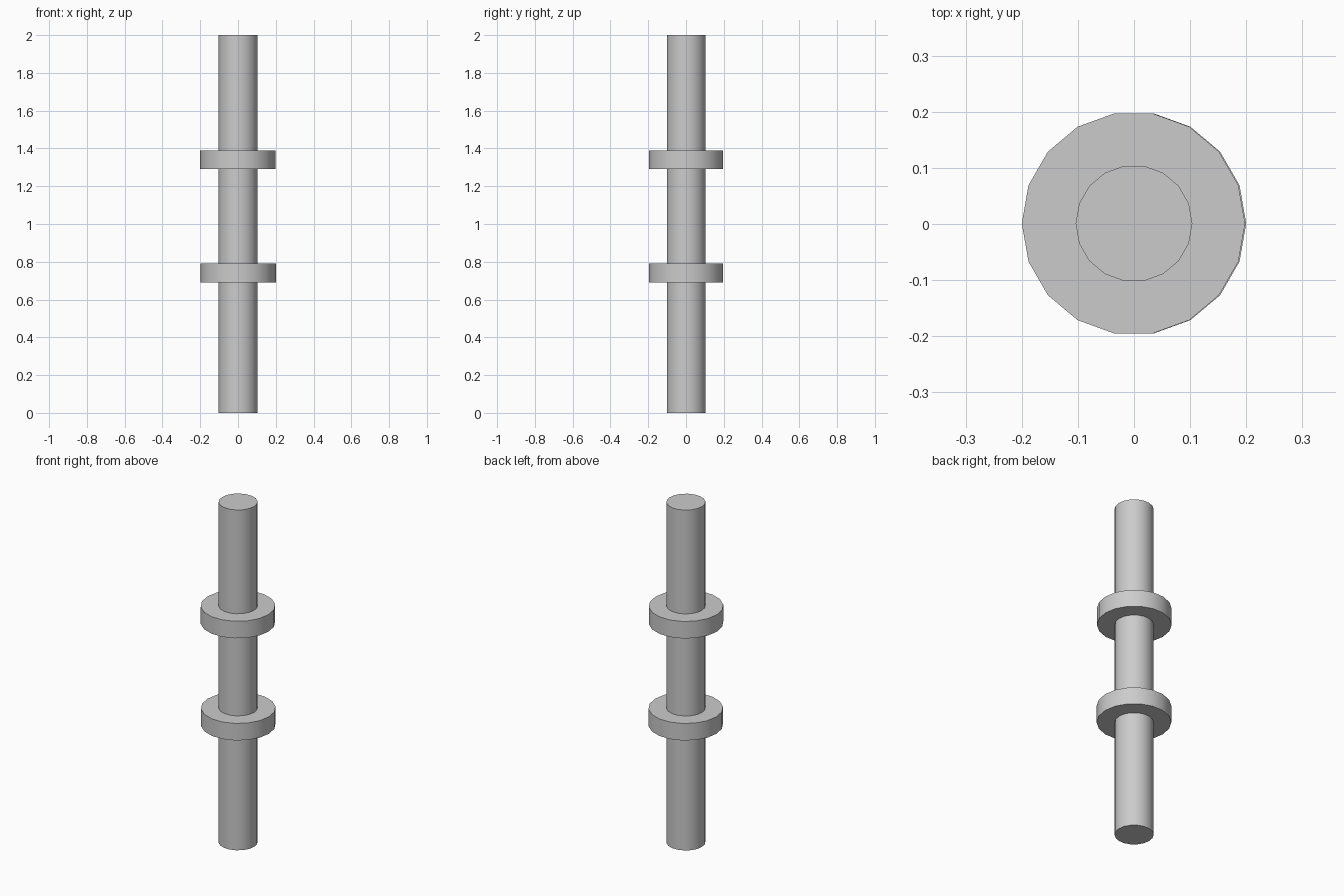
import bpy
import math

if "Cube" in bpy.data.objects:
    bpy.data.objects.remove(bpy.data.objects["Cube"])

SIDES = 18


def cylinder(name, radius, z_low, z_high, x=0.0, y=0.001):
    """Upright 18-sided cylinder with a corner on the x axis."""
    bpy.ops.mesh.primitive_cylinder_add(
        vertices=SIDES, radius=radius, depth=z_high - z_low,
        location=(x, y, (z_low + z_high) / 2), rotation=(0, 0, math.pi / 2))
    obj = bpy.context.object
    obj.name = name
    bpy.ops.object.shade_smooth_by_angle(angle=math.radians(30))
    return obj


# Central pole
cylinder("pole", 0.104, 0.0, 2.0)

# Two collars around the pole
for name, z, x in (("lower_collar", 0.69, 0.001), ("upper_collar", 1.29, -0.001)):
    cylinder(name, 0.199, z, z + 0.10, x)
